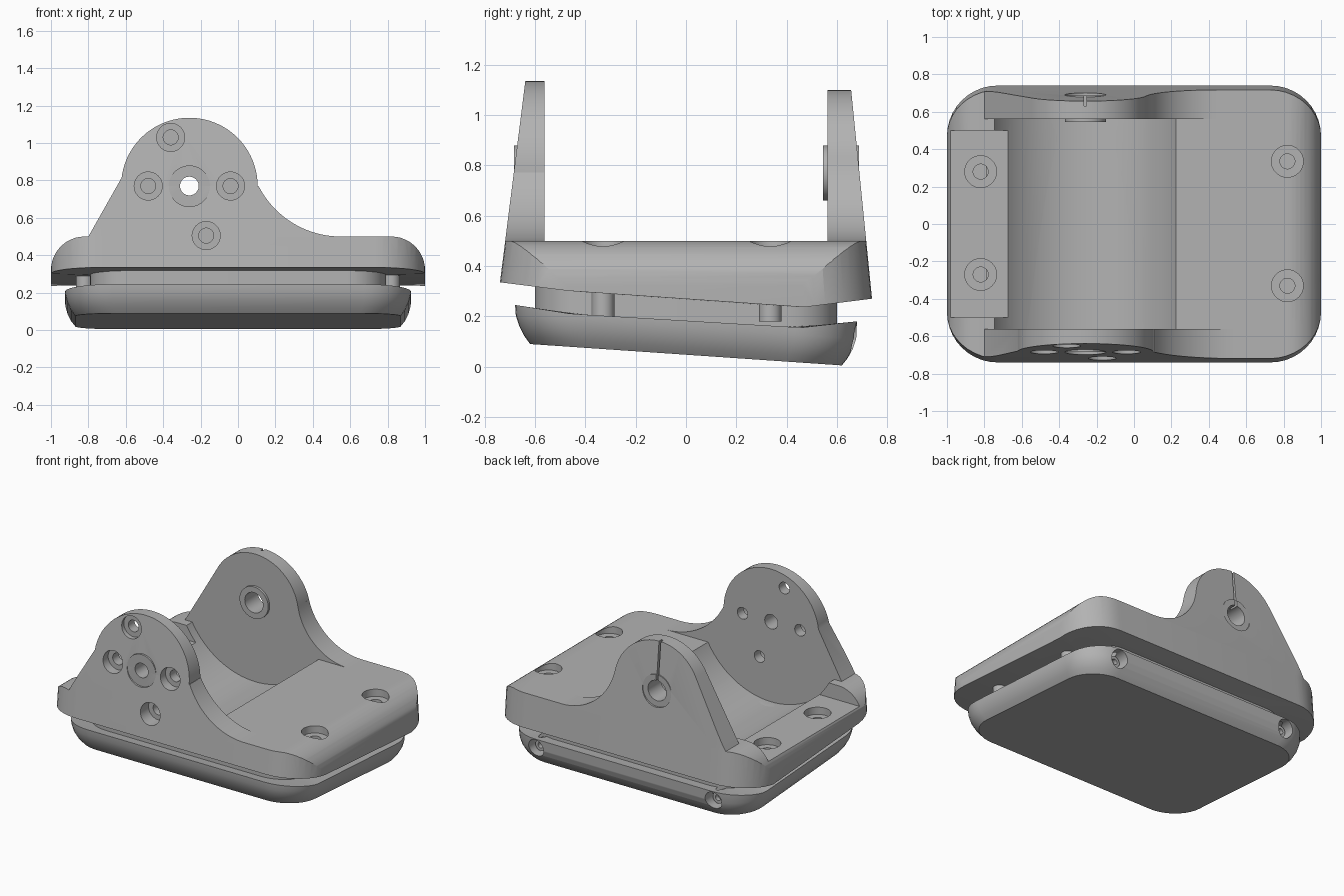
import bpy, bmesh, math

if "Cube" in bpy.data.objects:
    bpy.data.objects.remove(bpy.data.objects["Cube"])

grey = bpy.data.materials.new("grey metal")
grey.diffuse_color = (0.45, 0.45, 0.45, 1)
grey.use_nodes = True
grey.node_tree.nodes["Principled BSDF"].inputs["Base Color"].default_value = grey.diffuse_color
parts = []


def finish(bm, name, part=True):
    bmesh.ops.recalc_face_normals(bm, faces=bm.faces)
    me = bpy.data.meshes.new(name)
    bm.to_mesh(me)
    bm.free()
    ob = bpy.data.objects.new(name, me)
    bpy.context.collection.objects.link(ob)
    me.materials.append(grey)
    if part:
        parts.append(ob)
    else:
        ob.hide_render = True
    return ob


def arc(cx, cy, r, a0, a1, n=24):
    return [(cx + r * math.cos(math.radians(a0 + (a1 - a0) * i / n)),
             cy + r * math.sin(math.radians(a0 + (a1 - a0) * i / n))) for i in range(n + 1)]


def rrect(hx, hy, r):
    return (arc(hx - r, hy - r, r, 0, 90, 10) + arc(r - hx, hy - r, r, 90, 180, 10) +
            arc(r - hx, r - hy, r, 180, 270, 10) + arc(hx - r, r - hy, r, 270, 360, 10))


def loft(name, rings, part=True):
    bm = bmesh.new()
    loops = [[bm.verts.new(p) for p in ring] for ring in rings]
    n = len(loops[0])
    for a, b in zip(loops, loops[1:]):
        for i in range(n):
            bm.faces.new((a[i], a[(i + 1) % n], b[(i + 1) % n], b[i]))
    bm.faces.new(loops[0][::-1])
    bm.faces.new(loops[-1])
    return finish(bm, name, part)


def prism(name, poly, y0, y1, part=False):
    return loft(name, [[(x, y, z) for x, z in poly] for y in (y0, y1)], part)


def box(x0, x1, y0, y1, z0, z1):
    return prism("cutter", [(x0, z0), (x1, z0), (x1, z1), (x0, z1)], y0, y1)


def cyl_y(x, z, r, y0, y1, name="cutter", part=False):
    return prism(name, arc(x, z, r, 0, 360, 40)[:-1], y0, y1, part)


def cyl_z(x, y, r, z0, z1, name="cutter", part=False):
    c = arc(x, y, r, 0, 360, 40)[:-1]
    return loft(name, [[(p, q, z) for p, q in c] for z in (z0, z1)], part)


def boolean(targets, tool, op='DIFFERENCE'):
    for ob in targets:
        m = ob.modifiers.new("cut", 'BOOLEAN')
        m.operation, m.object, m.solver = op, tool, 'EXACT'
        bpy.context.view_layer.objects.active = ob
        bpy.ops.object.modifier_apply(modifier="cut")
    bpy.data.objects.remove(tool)


def lerp_table(y, table):
    for (a, za), (b, zb) in zip(table, table[1:]):
        if y <= b:
            break
    return za + (zb - za) * (y - a) / (b - a)


# Drafted envelope that gives the upper bracket its tapered outer walls
under = [(-.74, .335), (-.46, .30), (.46, .235), (.74, .27)]


def envelope(name):
    outer, inner = rrect(1, .74, .27), rrect(.75, .46, .1)
    return loft(name, [[(x, y, lerp_table(y, under)) for x, y in inner],
                       [(x, y, lerp_table(y, under)) for x, y in outer],
                       [(x, y * (.631 if y < 0 else .647) / .74, 1.2) for x, y in outer]])


# Upper base with rounded ends
base = envelope("bracket_base")
boolean([base], prism("cutter", [(-1, .1), (1, .1)] + arc(.82, .32, .18, 0, 90, 12) +
                      arc(-.82, .32, .18, 90, 180, 12), -1, 1), 'INTERSECT')

# Two upright ears
front = envelope("front_ear")
boolean([front], prism("cutter", [(-.8, .5)] + arc(-.26, .77, .365, 173, 0, 40) +
                       arc(.55, .9935, .4935, 206.7, 270), -1, -.562), 'INTERSECT')
back = envelope("back_ear")
boolean([back], prism("cutter", [(-.8, .5)] + arc(-.26, .77, .33, 149.7, 9.6, 40) +
                      arc(.45, .89, .39, 189.6, 270), .562, 1), 'INTERSECT')

# Neck between the bracket and the foot
neck = loft("neck", [[(x, y, z) for x, y in rrect(.79, .6, .2)] for z in (.12, .34)])

# Tilted foot with a rounded underside
top = [(-.68, .245), (-.46, .21), (.46, .155), (.68, .18)]
rings = []
for hx, hy, r, h in [(.87, .62, .22, 0), (.893, .643, .23, .03),
                     (.912, .664, .24, .07), (.923, .677, .25, .11)]:
    rings.append([(x, y, .047 - .0685 * y + h) for x, y in rrect(hx, hy, r)])
for hx, hy, r in [(.925, .68, .25), (.7, .46, .1)]:
    rings.append([(x, y, lerp_table(y, top)) for x, y in rrect(hx, hy, r)])
foot = loft("foot", rings)

# Round trough between the ears and lowered pad on the left
boolean([base, neck, foot],
        prism("cutter", arc(-.26, .77, .555, 0, 360, 96)[:-1], -.562, .562))
boolean([base], box(-1.1, -.67, -.5, .5, .4, .8))

# Counterbored mounting holes, with studs below them
for x, y, z in [(-.82, .28, .4), (-.82, -.27, .4), (.82, .335, .5), (.82, -.33, .5)]:
    cyl_z(x, y, .045, .18, .32, "mounting_stud", True)
    boolean([base], cyl_z(x, y, .085, z - .05, .7))
    boolean([base], cyl_z(x, y, .04, z - .12, .7))

# Screw holes in the front ear
for x, z in [(-.48, .77), (-.04, .77), (-.36, 1.03), (-.17, .505)]:
    boolean([front, base], cyl_y(x, z, .075, -1, -.63))
    boolean([front, base], cyl_y(x, z, .04, -1, -.5))

# Pivot bosses and bores
boolean([front], cyl_y(-.26, .77, .11, -1, -.685))
boolean([back], cyl_y(-.26, .77, .11, .688, 1))
front_boss = cyl_y(-.26, .77, .11, -.685, -.563, "front_boss", True)
back_boss = cyl_y(-.26, .77, .11, .545, .688, "back_boss", True)
boolean([front, front_boss], cyl_y(-.26, .77, .05, -1, -.4))
boolean([back, back_boss], cyl_y(-.26, .77, .07, .4, 1))

# Narrow slit above the back bore
boolean([back, back_boss], box(-.267, -.253, .63, 1, .82, 1.3))

# Side screws in the back of the foot
for x in (-.68, .68):
    boolean([foot], cyl_y(x, .115, .06, .56, 1))
    screw = cyl_y(x, .115, .04, .54, .62, "side_screw", True)
    boolean([screw], cyl_y(x, .115, .02, .59, 1))

# Smooth curves, sharp edges
bpy.ops.object.select_all(action='DESELECT')
for ob in parts:
    ob.select_set(True)
bpy.context.view_layer.objects.active = base
bpy.ops.object.shade_smooth_by_angle(angle=math.radians(25))
